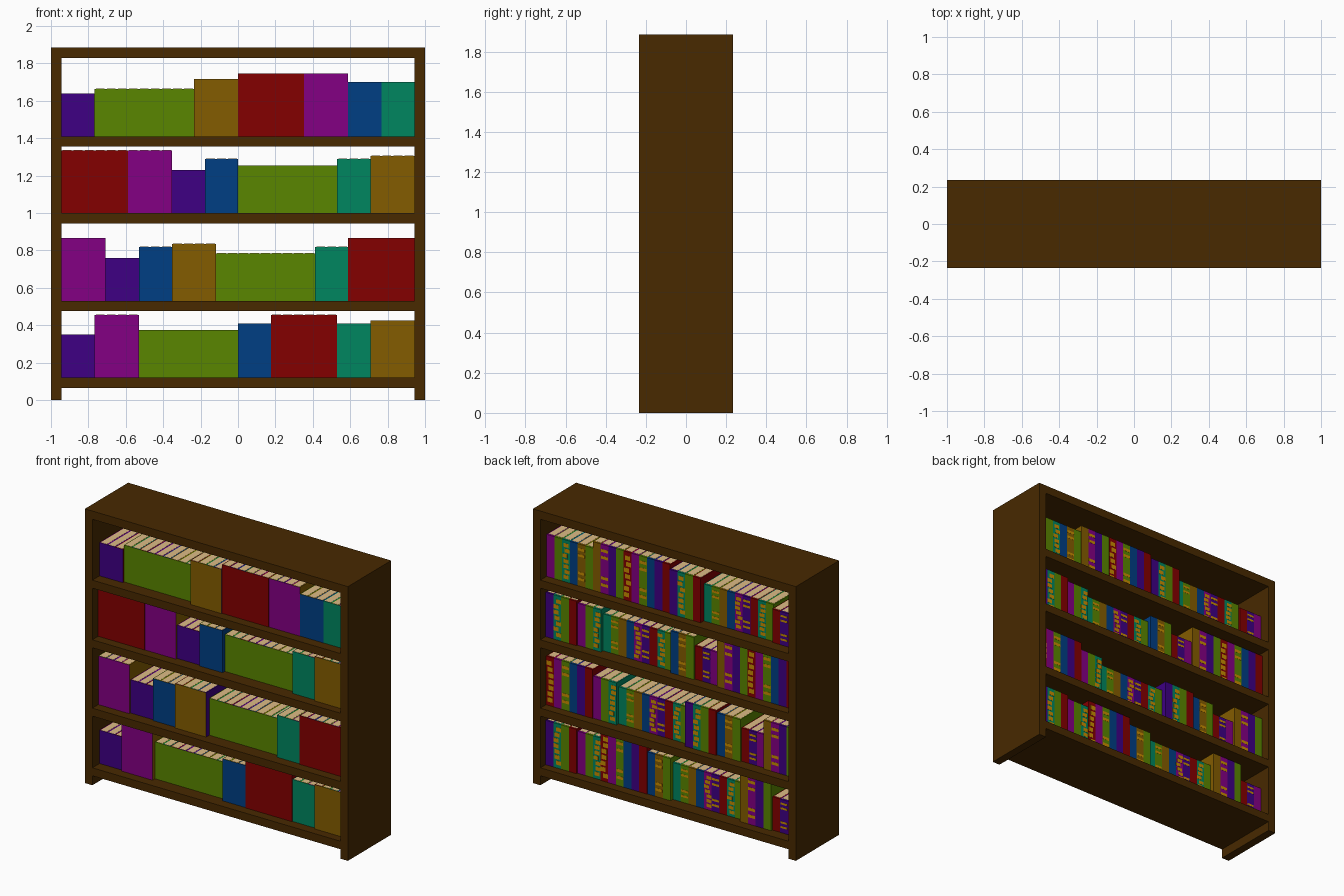
import bpy, bmesh, random

if "Cube" in bpy.data.objects:
    bpy.data.objects.remove(bpy.data.objects["Cube"])

random.seed(4)


def srgb(c):
    c /= 255
    return c / 12.92 if c <= 0.04045 else ((c + 0.055) / 1.055) ** 2.4


COLOURS = {
    "wood": (72, 41, 0), "pages": (222, 188, 134), "gold": (200, 140, 0),
    "indigo": (62, 0, 132), "olive": (90, 134, 0), "brown": (132, 92, 0),
    "red": (132, 0, 0), "magenta": (132, 0, 132), "blue": (0, 62, 132),
    "teal": (0, 134, 96),
}
NAMES = list(COLOURS)
MATS = []
for name, rgb in COLOURS.items():
    m = bpy.data.materials.new(name)
    m.diffuse_color = (*[srgb(c) for c in rgb], 1)
    m.use_nodes = True
    m.node_tree.nodes["Principled BSDF"].inputs["Base Color"].default_value = m.diffuse_color
    MATS.append(m)


def add_box(bm, x0, x1, y0, y1, z0, z1, colour, front=None):
    """Box with one colour, and optionally another on its front face."""
    verts = bmesh.ops.create_cube(bm, size=1)["verts"]
    for v in verts:
        v.co = ((x0, x1)[v.co.x > 0], (y0, y1)[v.co.y > 0], (z0, z1)[v.co.z > 0])
    for f in {f for v in verts for f in v.link_faces}:
        f.normal_update()
        on_front = front and f.normal.y < -0.5
        f.material_index = NAMES.index(front if on_front else colour)


def finish(bm, name):
    me = bpy.data.meshes.new(name)
    bm.to_mesh(me)
    bm.free()
    for m in MATS:
        me.materials.append(m)
    ob = bpy.data.objects.new(name, me)
    bpy.context.collection.objects.link(ob)


def wood_part(name, *dims):
    bm = bmesh.new()
    add_box(bm, *dims, "wood")
    finish(bm, name)


# Wooden case, open at front and back
D, H, T = 0.235, 1.885, 0.057
IN = 1 - T
SHELF_TOPS = (0.12, 0.53, 1.0, 1.41)
wood_part("left_side", -1, -IN, -D, D, 0, H)
wood_part("right_side", IN, 1, -D, D, 0, H)
wood_part("top_board", -IN, IN, -D, D, H - T, H)
for i, z in enumerate(SHELF_TOPS):
    wood_part(f"shelf_{i + 1}", -IN, IN, -D, D, z - 0.055, z)

# Book groups: height, half depth, spine colours from +x to -x
# (a star marks a gold ornament column, a dash marks gold bands)
GROUPS = {
    "indigo": (0.230, 0.157, "red indigo- magenta"),
    "olive": (0.255, 0.143, "teal olive- brown blue magenta* indigo- red teal* olive"),
    "brown": (0.306, 0.178, "indigo teal* olive red"),
    "red": (0.336, 0.172, "red* magenta olive- blue indigo red"),
    "magenta": (0.336, 0.170, "brown magenta- indigo olive"),
    "blue": (0.290, 0.168, "blue brown- olive"),
    "teal": (0.290, 0.167, "magenta olive teal*"),
}
ROWS = (
    "indigo magenta olive blue red teal brown",
    "magenta indigo blue brown olive teal red",
    "red magenta indigo blue olive teal brown",
    "indigo olive brown red magenta blue teal",
)
W = 2 * IN / 32      # width of one book
PLATE = 0.001        # thickness of painted details


def book_group(name, kind, x, z):
    h, d, spines = GROUPS[kind]
    bm = bmesh.new()
    spines = spines.split()[::-1]
    for i, spine in enumerate(spines):
        x0, x1 = x + i * W, x + (i + 1) * W
        colour = spine.rstrip("*-")
        add_box(bm, x0, x1, -d, d, z, z + h - PLATE, colour, front=kind)
        # page block seen from above, between the covers
        add_box(bm, x0 + W * 0.1, x1 - W * 0.1, -d + 0.004, d - 0.014,
                z + h - 0.003, z + h, "pages")
        # gold ornaments on the spine
        if spine.endswith("*"):
            for k in range(7):
                zc = z + h * (k + 0.6) / 8
                xc = (x0 + x1) / 2 + W * random.choice((-0.15, 0, 0.15))
                add_box(bm, xc - W * 0.32, xc + W * 0.32, d - 0.001, d + PLATE,
                        zc, zc + h * 0.09, "gold")
        elif spine.endswith("-"):
            for t in (0.14, 0.28, 0.7, 0.84):
                add_box(bm, x0 + W * 0.06, x1 - W * 0.06, d - 0.001, d + PLATE,
                        z + h * t, z + h * (t + 0.06), "gold")
    finish(bm, name)
    return len(spines) * W


# Books on each shelf, left to right
for r, row in enumerate(ROWS):
    x = -IN
    for kind in row.split():
        x += book_group(f"{kind}_books_{r + 1}", kind, x, SHELF_TOPS[r])
